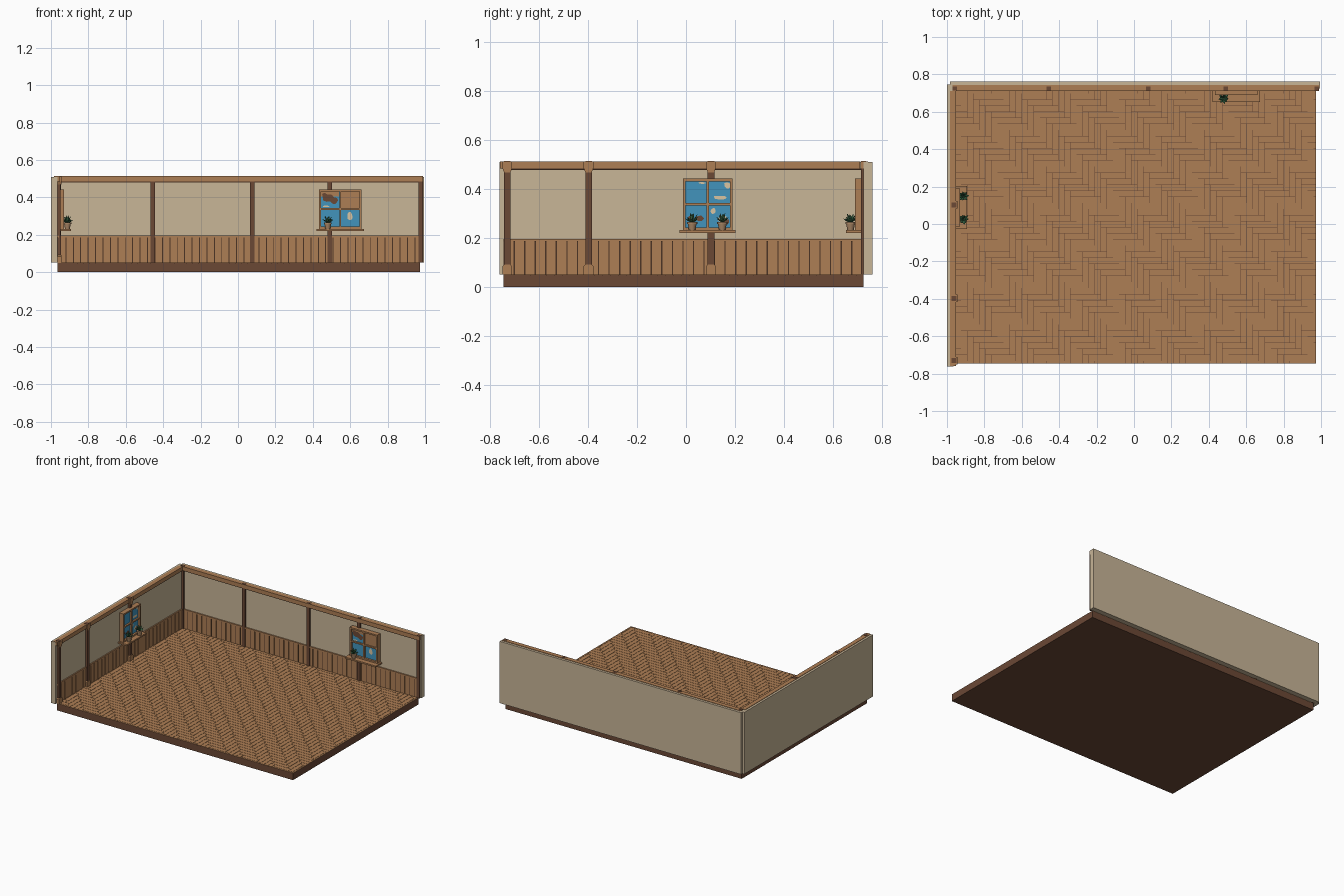
import bpy, bmesh, math, random
from mathutils import Matrix, Vector

random.seed(4)
cube = bpy.data.objects.get("Cube")
if cube:
    bpy.data.objects.remove(cube)


def material(name, r, g, b):
    m = bpy.data.materials.new(name)
    m.use_nodes = True
    m.diffuse_color = (r, g, b, 1)
    m.node_tree.nodes["Principled BSDF"].inputs["Base Color"].default_value = (r, g, b, 1)
    return m


WOOD = material("warm wood", .42, .21, .09)
DARK = material("dark wood", .147, .065, .036)
GAP = material("groove brown", .07, .033, .018)
PLASTER = material("beige plaster", .58, .465, .31)
SKY = material("sky blue", .054, .296, .503)
CREAM = material("cream", .70, .56, .36)
GREEN = material("leaf green", .05, .17, .075)
CLAY = material("pot clay", .40, .24, .13)


def finish(name, bm, mat):
    bmesh.ops.recalc_face_normals(bm, faces=bm.faces)
    mesh = bpy.data.meshes.new(name)
    bm.to_mesh(mesh)
    bm.free()
    mesh.materials.append(mat)
    obj = bpy.data.objects.new(name, mesh)
    bpy.context.collection.objects.link(obj)
    return obj


def add_box(bm, lo, hi):
    lo, hi = Vector(lo), Vector(hi)
    bmesh.ops.create_cube(bm, size=1, matrix=Matrix.Translation((lo + hi) / 2)
                          @ Matrix.Diagonal((*(hi - lo), 1)))


def boxes(name, mat, *spans):
    bm = bmesh.new()
    for lo, hi in spans:
        add_box(bm, lo, hi)
    return finish(name, bm, mat)


# Each wall maps (along, distance into the room, height) to world space
def back(a, o, z):
    return Vector((a, 0.725 - o, z))


def side(a, o, z):
    return Vector((-0.965 + o, a, z))


def span(wall, a, o, z):
    p, q = wall(a[0], o[0], z[0]), wall(a[1], o[1], z[1])
    return [min(s) for s in zip(p, q)], [max(s) for s in zip(p, q)]


# Floor base and plaster walls
FLOOR = 0.052
X0, X1, Y0, Y1 = -0.965, 0.973, -0.745, 0.725
boxes("floor_base", DARK, ((X0, Y0, 0), (X1, Y1, FLOOR - 0.002)))
boxes("back_wall", PLASTER, ((-0.985, 0.725, FLOOR), (0.995, 0.762, 0.51)))
boxes("side_wall", PLASTER, ((-1.0, -0.762, FLOOR), (-0.965, 0.745, 0.51)))

# Herringbone floor planks, trimmed at the edges of the room
W, N, SEAM = 0.0325, 4, 0.001
bm = bmesh.new()


def plank(x, y, w, h):
    ax, bx = max(x + SEAM, X0), min(x + w - SEAM, X1)
    ay, by = max(y + SEAM, Y0), min(y + h - SEAM, Y1)
    if bx - ax > 0.001 and by - ay > 0.001:
        add_box(bm, (ax, ay, FLOOR - 0.002), (bx, by, FLOOR))


for k in range(-40, 90):
    for rep in range(-10, 15):
        sx = -0.8275 + rep * 2 * N * W
        plank(sx + k * W, -0.375 - (k + 1) * W, N * W, W)
        plank(sx + k * W, -0.375 - (k - N + 1) * W, W, N * W)
finish("floor_planks", bm, WOOD)


# Wainscot, cap moulding, top rail and posts for one wall
def dress_wall(label, wall, a0, a1, pitch, rail, posts, width, depth):
    boxes(label + "_wainscot_backing", GAP, span(wall, (a0, a1), (0, 0.002), (FLOOR, 0.188)))
    count = round((a1 - a0) / pitch)
    step = (a1 - a0) / count
    boxes(label + "_wainscot_boards", WOOD,
          *[span(wall, (a0 + i * step + 0.0025, a0 + (i + 1) * step - 0.0025),
                 (0, 0.005), (FLOOR, 0.186)) for i in range(count)])
    boxes(label + "_wainscot_cap", WOOD, span(wall, (a0, a1), (0, 0.009), (0.186, 0.196)))
    boxes(label + "_top_rail", WOOD, span(wall, rail, (-0.019, 0.013), (0.485, 0.513)))
    boxes(label + "_rail_shadow_strip", GAP, span(wall, (a0, a1), (0, 0.008), (0.479, 0.485)))
    boxes(label + "_posts", DARK, *[span(wall, (p - width / 2, p + width / 2),
                                         (-0.01, depth), (FLOOR, 0.515)) for p in posts])


dress_wall("back", back, -0.96, 0.985, 0.04, (-0.97, 0.99),
           (-0.958, -0.455, 0.075, 0.49, 0.976), 0.024, 0.011)
side_posts = (-0.73, -0.398, 0.102)
dress_wall("side", side, -0.745, 0.72, 0.043, (-0.76, 0.71), side_posts, 0.027, 0.016)

# Chamfered blocks at the head and foot of the side posts
bm = bmesh.new()
for p in side_posts:
    for edge, tip in ((0.486, 0.468), (0.085, 0.092)):
        base = 0.512 if edge > 0.3 else FLOOR
        ring = [(-0.02, base), (0.02, base), (0.02, edge), (0.013, tip), (-0.013, tip), (-0.02, edge)]
        f = bm.faces.new([bm.verts.new(side(p + a, 0, z)) for a, z in ring])
        new = bmesh.ops.extrude_face_region(bm, geom=[f])["geom"]
        bmesh.ops.translate(bm, verts=[v for v in new if isinstance(v, bmesh.types.BMVert)],
                            vec=(0.02, 0, 0))
finish("side_post_blocks", bm, WOOD)


# Window with frame, cross bars, panes and sill
def window(label, wall, a0, a1):
    z0, z1, t = 0.232, 0.443, 0.011
    mid, zm = (a0 + a1) / 2, 0.338
    deep, bar = (0, 0.035), (0.015, 0.032)
    boxes(label + "_window_frame", WOOD,
          span(wall, (a0, a0 + t), deep, (z0, z1)), span(wall, (a1 - t, a1), deep, (z0, z1)),
          span(wall, (a0 + t, a1 - t), deep, (z1 - t, z1)), span(wall, (a0 + t, a1 - t), deep, (z0, z0 + t)),
          span(wall, (mid - 0.005, mid + 0.005), bar, (z0 + t, z1 - t)),
          span(wall, (a0 + t, a1 - t), bar, (zm - 0.005, zm + 0.005)))
    boxes(label + "_window_panes", SKY, span(wall, (a0 + t, a1 - t), (0, 0.02), (z0 + t, z1 - t)))
    boxes(label + "_window_sill", WOOD, span(wall, (a0 - 0.013, a1 + 0.013), (0, 0.072), (0.221, 0.232)))


window("back", back, 0.433, 0.660)
window("side", side, -0.013, 0.190)


# Painted scenery: thin many-sided plates on the panes
def patches(name, mat, wall, out, spots):
    bm = bmesh.new()
    for a, z, ra, rz in spots:
        ring = []
        for i in range(10):
            ang, r = i * math.tau / 10, random.uniform(0.75, 1.1)
            ring.append(bm.verts.new(wall(a + ra * r * math.cos(ang), out, z + rz * r * math.sin(ang))))
        f = bm.faces.new(ring)
        f.normal_update()
        if f.normal.dot(wall(0, 1, 0) - wall(0, 0, 0)) < 0:
            f.normal_flip()
    mesh = bpy.data.meshes.new(name)
    bm.to_mesh(mesh)
    bm.free()
    mesh.materials.append(mat)
    bpy.context.collection.objects.link(bpy.data.objects.new(name, mesh))


boxes("back_window_wood_view", WOOD, span(back, (0.551, 0.649), (0.018, 0.0215), (0.343, 0.432)),
      span(back, (0.444, 0.541), (0.018, 0.0215), (0.405, 0.432)))
patches("back_window_dark_shapes", DARK, back, 0.023,
        [(0.485, 0.398, 0.035, 0.022), (0.515, 0.385, 0.022, 0.02), (0.463, 0.408, 0.015, 0.015)])
patches("back_window_cream_shapes", CREAM, back, 0.023, [(0.598, 0.30, 0.016, 0.022), (0.47, 0.352, 0.02, 0.005)])
patches("side_window_cream_shapes", CREAM, side, 0.0215,
        [(0.14, 0.365, 0.03, 0.009), (0.168, 0.415, 0.014, 0.014), (0.15, 0.28, 0.022, 0.015),
         (0.112, 0.31, 0.012, 0.012), (0.065, 0.425, 0.018, 0.004)])
patches("side_window_brown_shapes", DARK, side, 0.0225,
        [(0.055, 0.28, 0.022, 0.012), (0.165, 0.268, 0.014, 0.012), (0.02, 0.285, 0.012, 0.008)])


# Potted plants: tapered pot with rim, and two rings of pointed leaves
def plant(label, x, y):
    z = 0.232
    bm = bmesh.new()
    for r1, r2, lo, hi in ((0.013, 0.018, 0, 0.026), (0.021, 0.021, 0.026, 0.033)):
        bmesh.ops.create_cone(bm, cap_ends=True, segments=12, radius1=r1, radius2=r2, depth=hi - lo,
                              matrix=Matrix.Translation((x, y, z + (lo + hi) / 2)))
    pot = finish(label + "_pot", bm, CLAY)
    bpy.context.view_layer.objects.active = pot
    pot.select_set(True)
    bpy.ops.object.shade_smooth_by_angle()
    pot.select_set(False)
    bm = bmesh.new()
    for count, tilt, length in ((8, 0.95, 0.036), (5, 0.4, 0.042)):
        for i in range(count):
            turn = Matrix.Rotation(i * math.tau / count + random.uniform(-.2, .2), 4, 'Z')
            lean = Matrix.Rotation(tilt + random.uniform(-.2, .2), 4, 'Y')
            place = Matrix.Translation((x, y, z + 0.03)) @ turn @ lean
            # Diamond blade: narrow foot, wide middle, pointed tip
            for r1, r2, lo, hi in ((0.002, 0.007, 0, 0.6), (0.007, 0, 0.6, 1)):
                bmesh.ops.create_cone(bm, cap_ends=True, segments=4, radius1=r1, radius2=r2,
                                      depth=(hi - lo) * length,
                                      matrix=place @ Matrix.Translation((0, 0, (lo + hi) / 2 * length))
                                      @ Matrix.Diagonal((0.4, 1, 1, 1)))
    finish(label + "_leaves", bm, GREEN)


plant("back_plant", 0.48, 0.672)
plant("side_plant_front", -0.912, 0.025)
plant("side_plant_rear", -0.912, 0.148)
